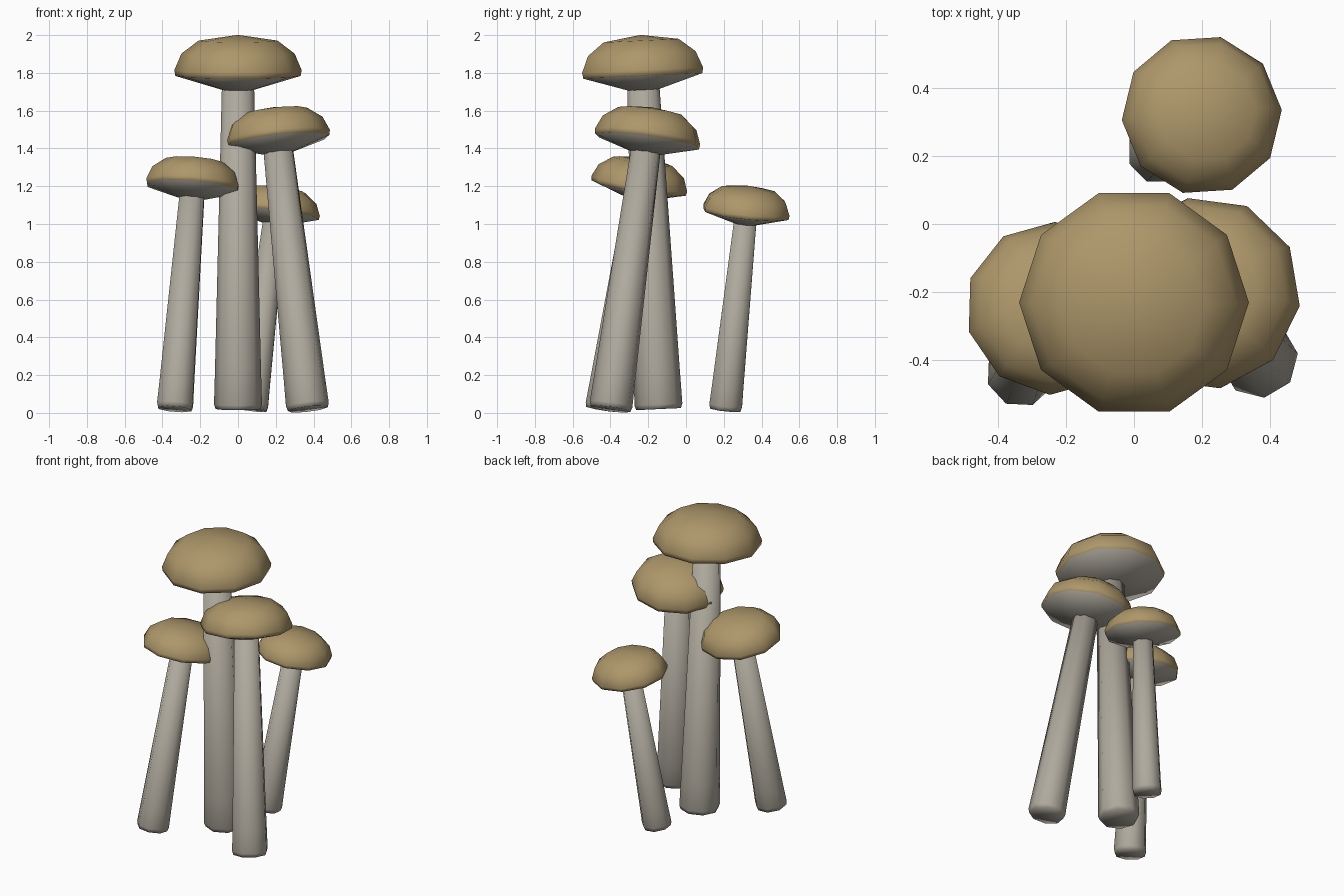
import bpy, bmesh, math
from mathutils import Vector

if "Cube" in bpy.data.objects:
    bpy.data.objects.remove(bpy.data.objects["Cube"])


def material(name, rgb):
    m = bpy.data.materials.new(name)
    m.diffuse_color = (*rgb, 1)
    m.use_nodes = True
    m.node_tree.nodes["Principled BSDF"].inputs["Base Color"].default_value = m.diffuse_color
    return m


tan = material("cap_tan", (0.42, 0.31, 0.145))
grey = material("stem_grey", (0.43, 0.40, 0.34))


def lathe(name, profile, sides, turn, origin, axis, mats, mat_of_band):
    """Spin (radius, height) points around a tilted axis; radius 0 makes a pole."""
    rot = Vector((0, 0, 1)).rotation_difference(axis)
    bm = bmesh.new()
    rings = []
    for r, h in profile:
        n = 1 if r == 0 else sides
        ring = []
        for i in range(n):
            a = math.radians(turn) + 2 * math.pi * i / sides
            p = Vector((r * math.cos(a), r * math.sin(a), h))
            ring.append(bm.verts.new(origin + rot @ p))
        rings.append(ring)
    for k, (lo, hi) in enumerate(zip(rings, rings[1:])):
        for i in range(sides):
            j = (i + 1) % sides
            if len(lo) == 1:
                vs = (lo[0], hi[j], hi[i])
            elif len(hi) == 1:
                vs = (lo[i], lo[j], hi[0])
            else:
                vs = (lo[i], lo[j], hi[j], hi[i])
            f = bm.faces.new(vs)
            f.material_index = mat_of_band(k)
            f.smooth = True
    bmesh.ops.recalc_face_normals(bm, faces=bm.faces)
    me = bpy.data.meshes.new(name)
    bm.to_mesh(me)
    bm.free()
    for m in mats:
        me.materials.append(m)
    ob = bpy.data.objects.new(name, me)
    bpy.context.collection.objects.link(ob)
    return ob


# Cap profile relative to cap radius: underside, rim, dome
CAP = [(0, 0.0), (0.25, 0.0), (0.985, 0.22), (1.0, 0.31), (0.89, 0.57),
       (0.62, 0.775), (0, 0.865)]


def mushroom(label, base, top, r_base, r_top, r_cap, cap_turn, stem_turn):
    base, top = Vector(base), Vector(top)
    axis = (top - base).normalized()
    length = (top - base).length
    # Tapered eight-sided stem, ending inside the cap
    stem = [(0, 0), (r_base * 0.93, 0), (r_base, 0.025),
            (r_base + (r_top - r_base) * 0.12, length * 0.12),
            (r_top, length + 0.1 * r_cap), (0, length + 0.1 * r_cap)]
    lathe(label + "_stem", stem, 8, stem_turn, base, axis, [grey], lambda k: 0)
    # Ten-sided cap with a grey underside
    cap = [(r * r_cap, h * r_cap) for r, h in CAP]
    lathe(label + "_cap", cap, 10, cap_turn, top, axis, [tan, grey],
          lambda k: 1 if k < 2 else 0)


mushroom("tall", (0, -0.145, 0.02), (0, -0.225, 1.71), 0.127, 0.085, 0.337, 0, 0)
mushroom("left", (-0.335, -0.44, 0.02), (-0.245, -0.26, 1.135), 0.102, 0.07, 0.257, 16, 20)
mushroom("right", (0.37, -0.40, 0.02), (0.215, -0.215, 1.375), 0.115, 0.079, 0.286, -8, 8)
mushroom("back", (0.07, 0.208, 0.018), (0.19, 0.312, 1.0), 0.094, 0.064, 0.237, 4, 22)
